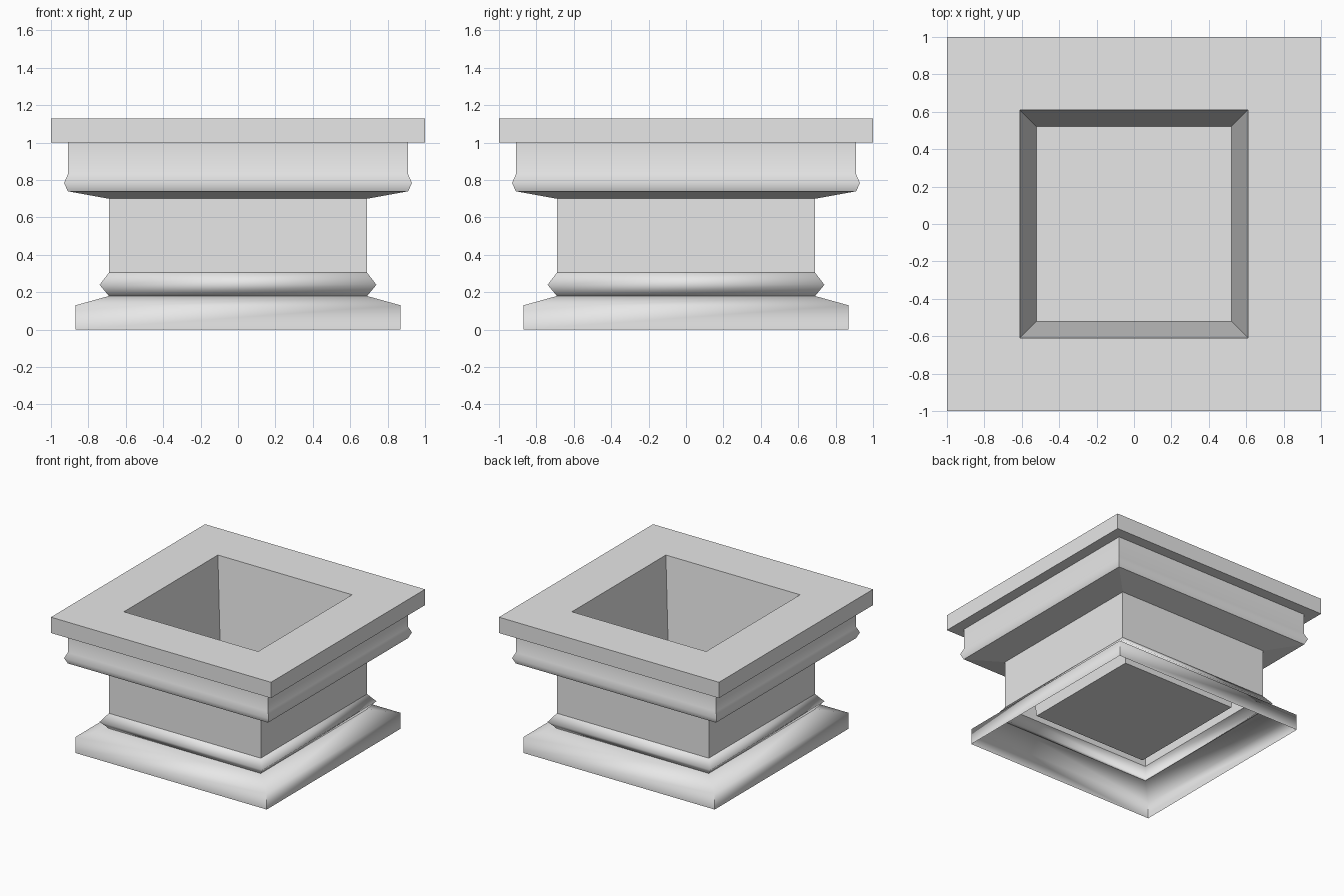
import bpy
import bmesh
import math

cube = bpy.data.objects.get("Cube")
if cube:
    bpy.data.objects.remove(cube, do_unlink=True)

# One plain stone colour
stone = bpy.data.materials.new("light_grey_stone")
stone.use_nodes = True
grey = (0.8, 0.8, 0.8, 1.0)
stone.diffuse_color = grey
stone.node_tree.nodes["Principled BSDF"].inputs["Base Color"].default_value = grey

CORNERS = ((-1, -1), (1, -1), (1, 1), (-1, 1))


def square_sweep(name, profile, smooth=False, cap_end=False):
    """Sweep (half width, height) points around a square, mitred at the corners."""
    bm = bmesh.new()
    rings = [[bm.verts.new((sx * w, sy * w, z)) for sx, sy in CORNERS]
             for w, z in profile]
    for low, high in zip(rings, rings[1:]):
        for i in range(4):
            j = (i + 1) % 4
            bm.faces.new((low[i], low[j], high[j], high[i]))
    if cap_end:
        bm.faces.new(rings[-1])
    bm.normal_update()
    # Mouldings flow smoothly along the profile, while corners stay crisp
    for face in bm.faces:
        face.smooth = smooth
    for edge in bm.edges:
        edge.smooth = edge.calc_face_angle(0) < math.radians(80)
    mesh = bpy.data.meshes.new(name)
    bm.to_mesh(mesh)
    bm.free()
    mesh.materials.append(stone)
    obj = bpy.data.objects.new(name, mesh)
    bpy.context.collection.objects.link(obj)
    return obj


# Hollow plinth with a sloped top
square_sweep("base_plinth", [(0.87, 0), (0.87, 0.13), (0.69, 0.18)], smooth=True)

# Pointed ring moulding above the plinth
square_sweep("lower_moulding", [(0.69, 0.18), (0.74, 0.24), (0.69, 0.305)], smooth=True)

# Plain shaft and the sloped underside of the head
square_sweep("shaft", [(0.69, 0.305), (0.69, 0.7)])
square_sweep("head_underside", [(0.69, 0.7), (0.91, 0.74)])

# Head with a small bead near its lower edge
square_sweep("head_moulding",
             [(0.91, 0.74), (0.93, 0.785), (0.91, 0.83), (0.91, 1.0)], smooth=True)

# Overhanging rim slab with a square opening
square_sweep("rim_slab", [(0.91, 1.0), (1.0, 1.0), (1.0, 1.13), (0.61, 1.13)])

# Tapered basin with a flat floor
square_sweep("inner_basin", [(0.61, 1.13), (0.52, 0.22)], cap_end=True)
